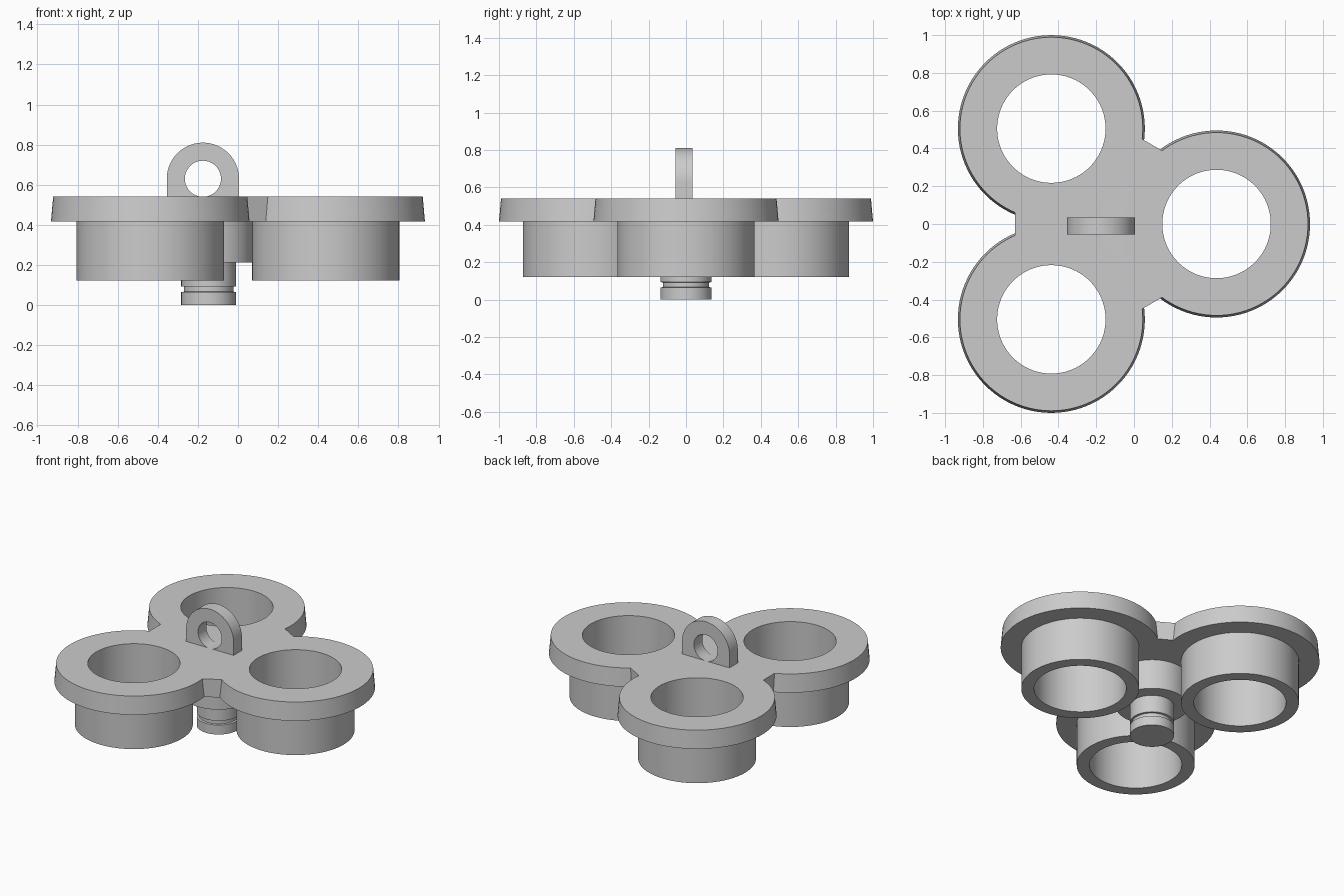
import bpy, bmesh, math
from mathutils import Matrix

if "Cube" in bpy.data.objects:
    bpy.data.objects.remove(bpy.data.objects["Cube"])

HUB_X = -0.146                      # axis shared by the hub, pin and cup layout
PLATE_Z0, PLATE_Z1 = 0.417, 0.541
CUP_Z0 = 0.122
CUPS = [(HUB_X + 0.583 * math.cos(a), 0.583 * math.sin(a))
        for a in (0, math.radians(120), math.radians(240))]

grey = bpy.data.materials.new("plain_grey")
grey.diffuse_color = (0.6, 0.6, 0.6, 1)
grey.use_nodes = True
grey.node_tree.nodes["Principled BSDF"].inputs["Base Color"].default_value = grey.diffuse_color


def add_object(name, bm):
    bmesh.ops.recalc_face_normals(bm, faces=bm.faces)
    mesh = bpy.data.meshes.new(name)
    bm.to_mesh(mesh)
    bm.free()
    mesh.materials.append(grey)
    obj = bpy.data.objects.new(name, mesh)
    bpy.context.collection.objects.link(obj)
    return obj


def lathe(name, profile, x, y, n=96):
    """Solid of revolution from (radius, z) points, capped at both ends."""
    bm = bmesh.new()
    rings = [[bm.verts.new((x + r * math.cos(2 * math.pi * i / n),
                            y + r * math.sin(2 * math.pi * i / n), z))
              for i in range(n)] for r, z in profile]
    for a, b in zip(rings, rings[1:]):
        for i in range(n):
            j = (i + 1) % n
            bm.faces.new((a[i], a[j], b[j], b[i]))
    bm.faces.new(rings[0])
    bm.faces.new(rings[-1])
    return add_object(name, bm)


def extrude(name, points, vector):
    bm = bmesh.new()
    face = bm.faces.new([bm.verts.new(p) for p in points])
    out = bmesh.ops.extrude_face_region(bm, geom=[face], use_keep_orig=True)
    verts = [g for g in out["geom"] if isinstance(g, bmesh.types.BMVert)]
    bmesh.ops.translate(bm, verts=verts, vec=vector)
    return add_object(name, bm)


def combine(target, tool, operation):
    mod = target.modifiers.new("cut", 'BOOLEAN')
    mod.operation, mod.solver, mod.object = operation, 'EXACT', tool
    bpy.context.view_layer.objects.active = target
    bpy.ops.object.modifier_apply(modifier=mod.name)
    bpy.data.objects.remove(tool)


# Triangular web joining the three cups, corners hidden inside the flanges
web = [(HUB_X + 0.968 * math.cos(a), 0.968 * math.sin(a), PLATE_Z0)
       for a in (0, math.radians(120), math.radians(240))]
body = extrude("cup_holder", web, (0, 0, PLATE_Z1 - PLATE_Z0))

# Cups with tapered flanges
for x, y in CUPS:
    cup = lathe("cup", [(0.367, CUP_Z0), (0.367, PLATE_Z0), (0.495, PLATE_Z0),
                        (0.484, PLATE_Z1)], x, y)
    combine(body, cup, 'UNION')

# Central hub with a grooved pin below
hub = lathe("hub_pin", [(0.137, 0), (0.137, 0.065), (0.124, 0.067), (0.124, 0.092),
                        (0.137, 0.094), (0.137, 0.212), (0.225, 0.212),
                        (0.225, 0.48)], HUB_X, 0)
combine(body, hub, 'UNION')

# Hanging loop: rounded tab with a round eye
LX, LZ = -0.175, 0.63
tab = [(LX + 0.18 * math.cos(math.pi * i / 48), -0.055, LZ + 0.18 * math.sin(math.pi * i / 48))
       for i in range(49)]
tab += [(LX - 0.18, -0.055, 0.5), (LX + 0.18, -0.055, 0.5)]
loop = extrude("loop", tab, (0, 0.09, 0))
eye = [(LX + 0.09 * math.cos(math.pi * i / 32), -0.2, LZ + 0.09 * math.sin(math.pi * i / 32))
       for i in range(64)]
combine(loop, extrude("eye", eye, (0, 0.4, 0)), 'DIFFERENCE')
combine(body, loop, 'UNION')

# Through holes in the cups
for x, y in CUPS:
    combine(body, lathe("bore", [(0.287, -0.1), (0.287, 0.9)], x, y), 'DIFFERENCE')

bpy.ops.object.select_all(action='DESELECT')
body.select_set(True)
bpy.context.view_layer.objects.active = body
bpy.ops.object.shade_smooth_by_angle(angle=math.radians(25))
